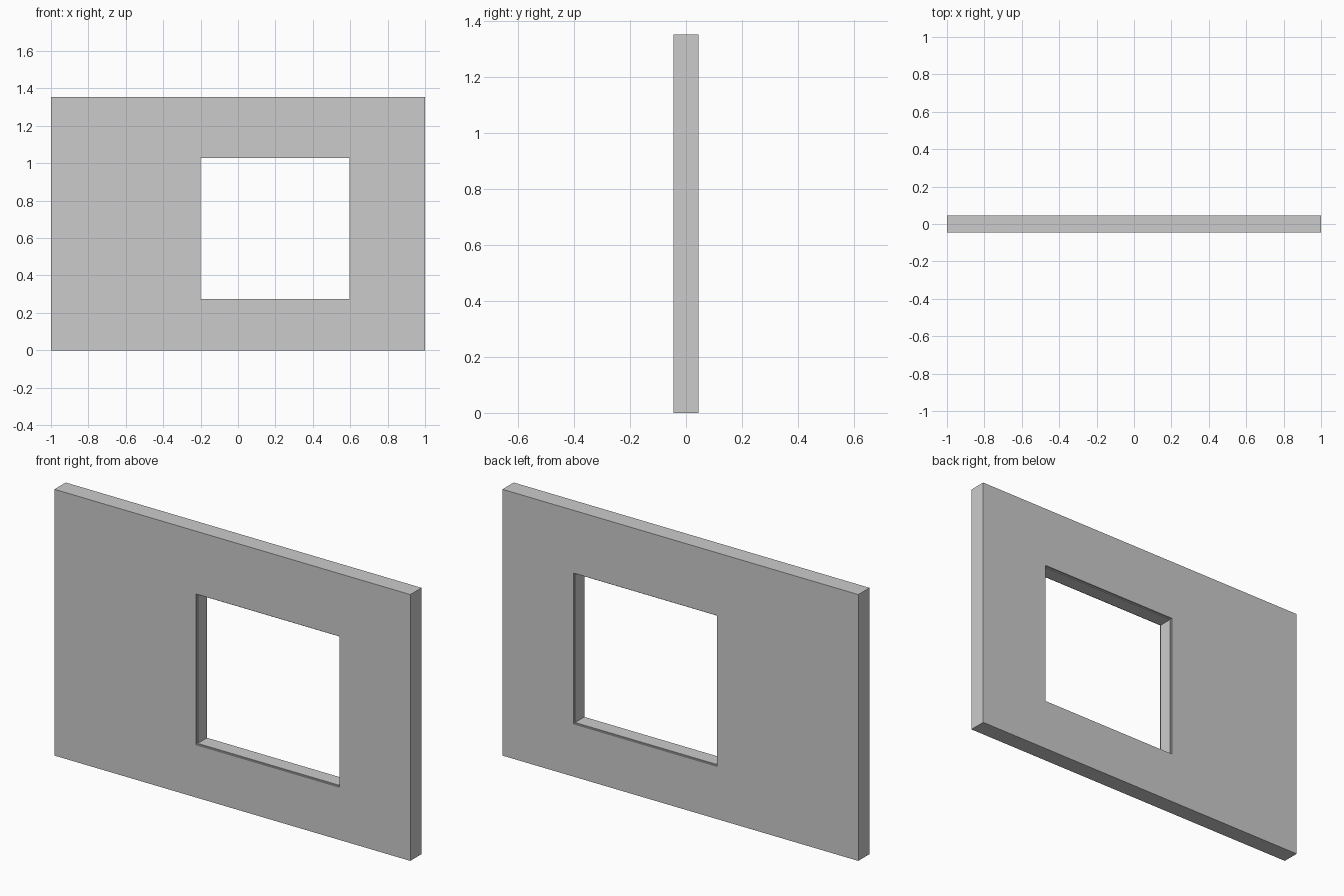
import bpy, bmesh

if "Cube" in bpy.data.objects:
    bpy.data.objects.remove(bpy.data.objects["Cube"])

def ring(name, outer, inner, half):
    """Rectangular slab with a rectangular hole; outer/inner = (x0, x1, z0, z1)."""
    bm = bmesh.new()
    def loop(r, y):
        x0, x1, z0, z1 = r
        return [bm.verts.new((x, y, z)) for x, z in ((x0, z0), (x1, z0), (x1, z1), (x0, z1))]
    loops = [loop(outer, -half), loop(inner, -half), loop(inner, half), loop(outer, half)]
    # Front, reveal, back and rim, quad by quad
    for a, b in zip(loops, loops[1:] + loops[:1]):
        for i in range(4):
            j = (i + 1) % 4
            bm.faces.new((a[i], a[j], b[j], b[i]))
    bmesh.ops.recalc_face_normals(bm, faces=bm.faces)
    mesh = bpy.data.meshes.new(name)
    bm.to_mesh(mesh)
    bm.free()
    obj = bpy.data.objects.new(name, mesh)
    bpy.context.collection.objects.link(obj)
    return obj

# Wall panel with the off-centre window opening
opening = (-0.205, 0.602, 0.268, 1.034)
ring("wall", (-1, 1, 0, 1.353), opening, 0.045)

# Thin lining set just back from both wall faces
t = 0.005
x0, x1, z0, z1 = opening
ring("window_lining", opening, (x0 + t, x1 - t, z0 + t, z1 - t), 0.037)
